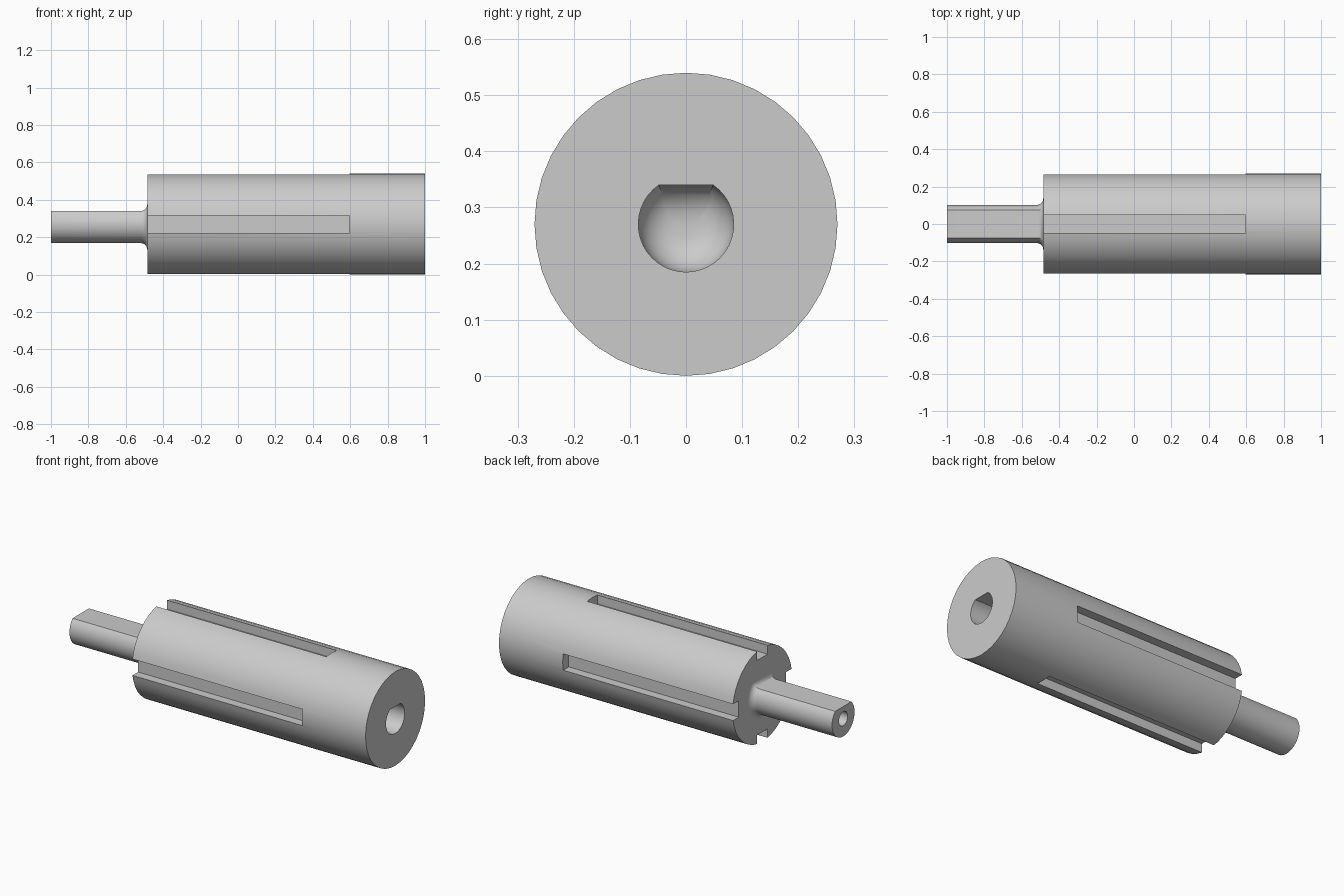
import bpy, bmesh
from math import sin, cos, acos, pi, radians
from mathutils import Matrix

AXIS_Z = 0.27

if "Cube" in bpy.data.objects:
    bpy.data.objects.remove(bpy.data.objects["Cube"])

grey = bpy.data.materials.new("plain grey")
grey.use_nodes = True
colour = (0.6, 0.6, 0.6, 1)
grey.diffuse_color = colour
grey.node_tree.nodes["Principled BSDF"].inputs["Base Color"].default_value = colour


def make_object(name, bm):
    bmesh.ops.recalc_face_normals(bm, faces=bm.faces)
    mesh = bpy.data.meshes.new(name)
    bm.to_mesh(mesh)
    bm.free()
    mesh.materials.append(grey)
    obj = bpy.data.objects.new(name, mesh)
    bpy.context.collection.objects.link(obj)
    return obj


def cylinder(name, radius, x0, x1, sides):
    bm = bmesh.new()
    place = Matrix.Translation(((x0 + x1) / 2, 0, AXIS_Z)) @ Matrix.Rotation(pi / 2, 4, 'Y')
    bmesh.ops.create_cone(bm, cap_ends=True, segments=sides, radius1=radius,
                          radius2=radius, depth=x1 - x0, matrix=place)
    return make_object(name, bm)


def d_loft(name, radius, flat, sections, steps=32):
    """Loft D outlines along x; each section is (x, outward offset)."""
    bm = bmesh.new()
    rings = []
    for x, grow in sections:
        r, top = radius + grow, flat + grow
        start = acos(top / r)
        ring = []
        for i in range(steps + 1):
            a = start + (2 * pi - 2 * start) * i / steps
            ring.append(bm.verts.new((x, r * sin(a), AXIS_Z + r * cos(a))))
        rings.append(ring)
    for a, b in zip(rings, rings[1:]):
        for i in range(len(a)):
            j = (i + 1) % len(a)
            bm.faces.new((a[i], a[j], b[j], b[i]))
    bm.faces.new(rings[0])
    bm.faces.new(rings[-1])
    return make_object(name, bm)


def combine(target, tool, operation):
    mod = target.modifiers.new(operation.lower(), 'BOOLEAN')
    mod.operation = operation
    mod.solver = 'EXACT'
    mod.object = tool
    bpy.context.view_layer.objects.active = target
    bpy.ops.object.modifier_apply(modifier=mod.name)
    bpy.data.objects.remove(tool)


# Main barrel
barrel = cylinder("slotted_barrel", 0.27, -0.485, 1, 40)

# Shaft with one flat and a fillet where it meets the barrel
fillet = 0.035
turns = [pi / 2 * i / 6 for i in range(7)]
path = [(-1, 0)] + [(-0.485 - fillet * (1 - sin(t)), fillet * (1 - cos(t))) for t in turns]
path.append((-0.44, fillet))
combine(barrel, d_loft("drive_shaft", 0.102, 0.07, path), 'UNION')

# Blind bore in the shaft tip
combine(barrel, cylinder("tip_bore", 0.04, -1.1, -0.6, 24), 'DIFFERENCE')

# Keyed socket with a rounded floor
dome = 0.065
path = [(1.1, 0)] + [(0.55 - dome * sin(t), -dome * (1 - cos(t))) for t in turns]
combine(barrel, d_loft("keyed_socket", 0.085, 0.07, path), 'DIFFERENCE')

# Four long slots around the barrel
for k in range(4):
    bm = bmesh.new()
    place = (Matrix.Translation((0, 0, AXIS_Z)) @ Matrix.Rotation(k * pi / 2, 4, 'X')
             @ Matrix.Translation((0.045, 0, 0.265)) @ Matrix.Diagonal((1.1, 0.094, 0.1, 1)))
    bmesh.ops.create_cube(bm, size=1, matrix=place)
    combine(barrel, make_object("slot", bm), 'DIFFERENCE')

# Smooth round surfaces, crisp edges
bpy.ops.object.select_all(action='DESELECT')
barrel.select_set(True)
bpy.context.view_layer.objects.active = barrel
bpy.ops.object.shade_smooth_by_angle(angle=radians(30))
